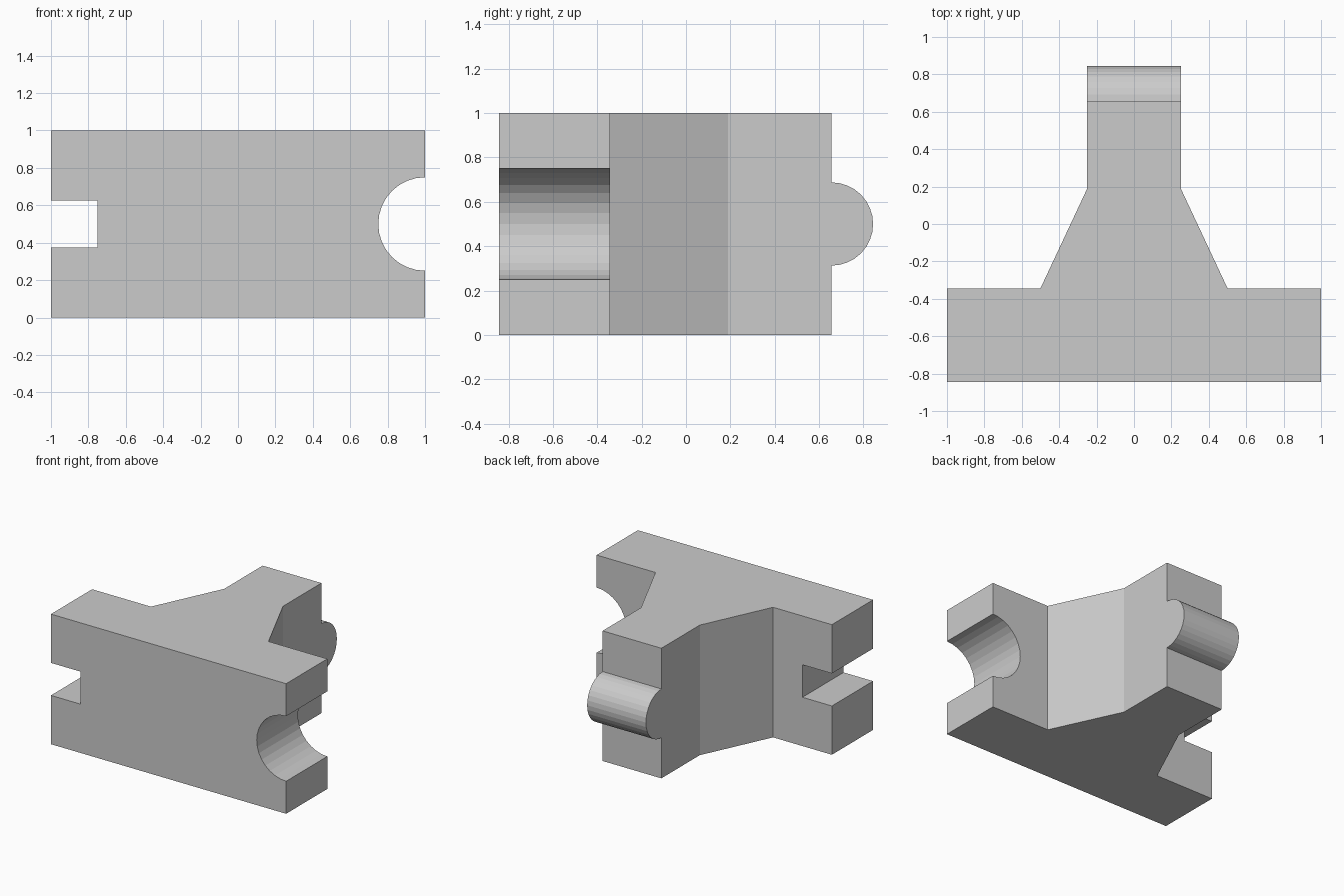
import bpy
from math import pi

if "Cube" in bpy.data.objects:
    bpy.data.objects.remove(bpy.data.objects["Cube"])

HALF_DEPTH = 0.84375
BAR_BACK = -0.34375
STEM_END = 0.65625


def prism(name, outline, height):
    """Extrude an x-y outline upward from z = 0."""
    n = len(outline)
    verts = [(x, y, z) for z in (0, height) for x, y in outline]
    faces = [tuple(reversed(range(n))), tuple(range(n, 2 * n))]
    faces += [(i, (i + 1) % n, (i + 1) % n + n, i + n) for i in range(n)]
    mesh = bpy.data.meshes.new(name)
    mesh.from_pydata(verts, [], faces)
    obj = bpy.data.objects.new(name, mesh)
    bpy.context.collection.objects.link(obj)
    return obj


def cylinder(name, radius, length, location, rotation):
    bpy.ops.mesh.primitive_cylinder_add(vertices=32, radius=radius, depth=length,
                                        location=location, rotation=rotation)
    obj = bpy.context.object
    obj.name = name
    return obj


def combine(target, tool, operation):
    """Apply a boolean and remove the helper."""
    mod = target.modifiers.new(tool.name, 'BOOLEAN')
    mod.object, mod.operation, mod.solver = tool, operation, 'EXACT'
    bpy.context.view_layer.objects.active = target
    bpy.ops.object.modifier_apply(modifier=mod.name)
    bpy.data.objects.remove(tool, do_unlink=True)


# T-shaped body: cross bar, tapered shoulders and stem, mirrored about x = 0
right = [(1, -HALF_DEPTH), (1, BAR_BACK), (0.5, BAR_BACK), (0.25, 0.19), (0.25, STEM_END)]
left = [(-x, y) for x, y in reversed(right)]
body = prism("t_connector_body", right + left, 1)

# Square slot through the left end of the bar
bpy.ops.mesh.primitive_cube_add(size=1, location=(-1, -0.6, 0.5))
slot = bpy.context.object
slot.name = "square_slot_cutter"
slot.scale = (0.5, 1, 0.25)
combine(body, slot, 'DIFFERENCE')

# Round socket through the right end of the bar
socket = cylinder("round_socket_cutter", 0.25, 1, (1, -0.6, 0.5), (pi / 2, 0, 0))
combine(body, socket, 'DIFFERENCE')

# Rounded tongue across the end of the stem
tongue = cylinder("round_tongue", 0.1875, 0.5, (0, STEM_END, 0.5), (0, pi / 2, 0))
combine(body, tongue, 'UNION')
